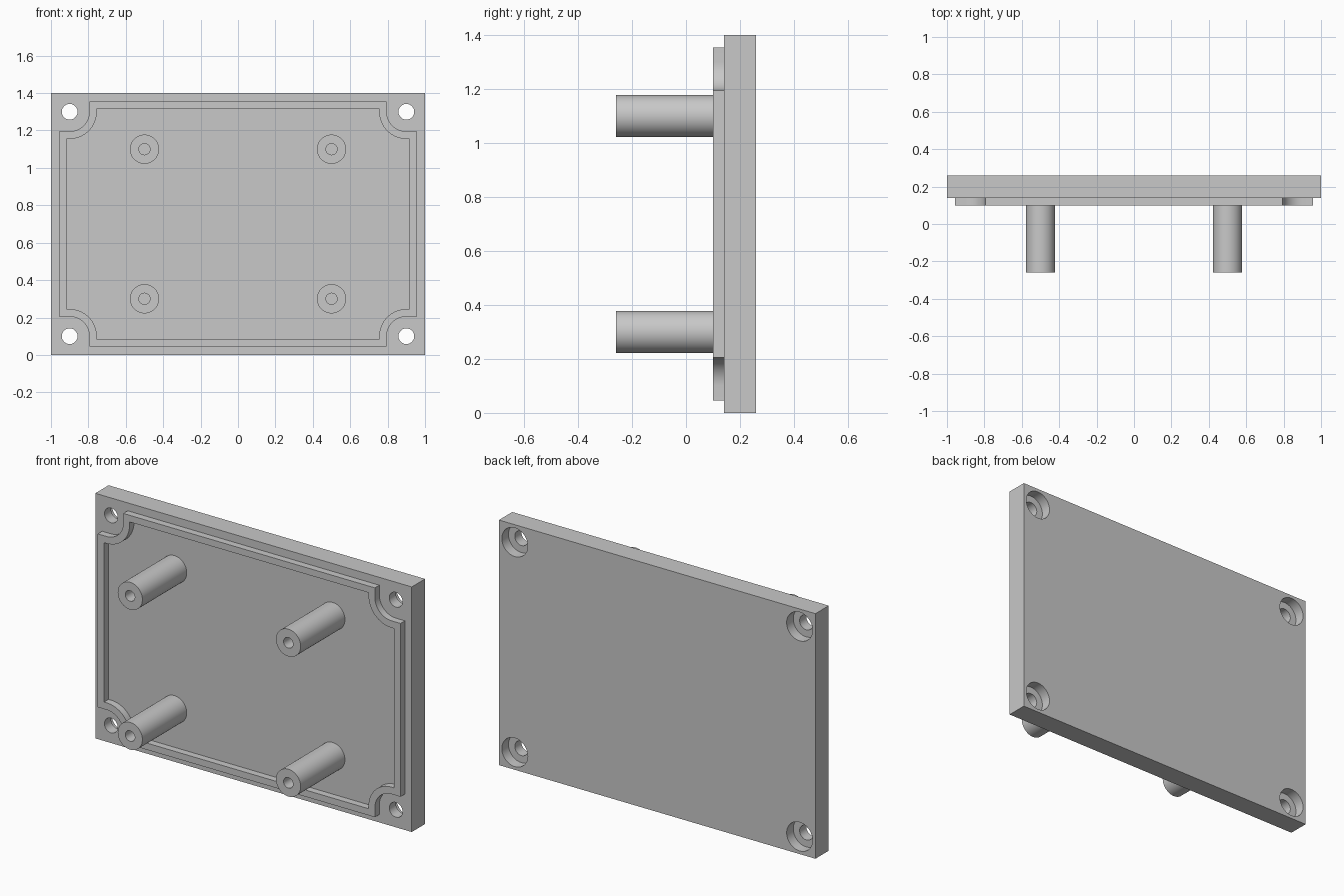
import bpy, bmesh, math
from mathutils import Matrix

cube = bpy.data.objects.get("Cube")
if cube:
    bpy.data.objects.remove(cube, do_unlink=True)

grey = bpy.data.materials.new("plain grey")
grey.use_nodes = True
grey.diffuse_color = (0.58, 0.58, 0.58, 1)
grey.node_tree.nodes["Principled BSDF"].inputs["Base Color"].default_value = grey.diffuse_color

BACK, FACE, LIP, TIP = 0.26, 0.14, 0.10, -0.26
MID_Z = 0.7
CORNERS = ((1, 1), (-1, 1), (-1, -1), (1, -1))


def finish(name, bm, smooth=False):
    bmesh.ops.recalc_face_normals(bm, faces=bm.faces)
    mesh = bpy.data.meshes.new(name)
    bm.to_mesh(mesh)
    bm.free()
    mesh.materials.append(grey)
    obj = bpy.data.objects.new(name, mesh)
    bpy.context.collection.objects.link(obj)
    bpy.ops.object.select_all(action='DESELECT')
    obj.select_set(True)
    bpy.context.view_layer.objects.active = obj
    if smooth:
        bpy.ops.object.shade_smooth_by_angle(angle=math.radians(30))
    return obj


def lathe(name, profile, x, z, smooth=True, steps=48):
    """Spin a profile of (radius, y) points about a y-axis line through x, z."""
    bm = bmesh.new()
    verts = [bm.verts.new((x + r, y, z)) for r, y in profile]
    edges = [bm.edges.new(pair) for pair in zip(verts, verts[1:])]
    bmesh.ops.spin(bm, geom=verts + edges, cent=(x, 0, z), axis=(0, 1, 0),
                   angle=math.tau, steps=steps)
    bmesh.ops.remove_doubles(bm, verts=bm.verts, dist=0.0005)
    return finish(name, bm, smooth)


def notched_outline(half_x, half_z, radius, steps=16):
    """Rectangle whose corners curve inward around the screw holes."""
    points = []
    for k, (sx, sz) in enumerate(CORNERS):
        cx, cz = sx * 0.9, sz * 0.6
        arc = []
        for i in range(steps + 1):
            a = math.radians(270 + 90 * k - 90 * i / steps)
            arc.append((cx + radius * math.cos(a), cz + radius * math.sin(a)))
        first, last = arc[0], arc[-1]
        if k % 2 == 0:
            ends = (sx * half_x, first[1]), (last[0], sz * half_z)
        else:
            ends = (first[0], sz * half_z), (sx * half_x, last[1])
        points += [ends[0], *arc, ends[1]]
    return points


# Cover plate
bm = bmesh.new()
bmesh.ops.create_cube(bm, size=1, matrix=Matrix.Translation((0, (BACK + FACE) / 2, MID_Z))
                      @ Matrix.Diagonal((2, BACK - FACE, 1.4, 1)))
plate = finish("cover_plate", bm)

# Counterbored screw holes
for sx, sz in CORNERS:
    cutter = lathe("screw_hole_cutter",
                   [(0, FACE - 0.05), (0.042, FACE - 0.05), (0.042, 0.20),
                    (0.082, 0.20), (0.082, BACK + 0.05), (0, BACK + 0.05)],
                   sx * 0.9, MID_Z + sz * 0.6, smooth=False)
    cutter.hide_render = True
    bpy.context.view_layer.objects.active = plate
    cut = plate.modifiers.new("screw hole", 'BOOLEAN')
    cut.operation, cut.solver, cut.object = 'DIFFERENCE', 'EXACT', cutter
    bpy.ops.object.modifier_apply(modifier=cut.name)
    bpy.data.objects.remove(cutter, do_unlink=True)
plate.select_set(True)
bpy.context.view_layer.objects.active = plate
bpy.ops.object.shade_smooth_by_angle(angle=math.radians(30))

# Sealing lip, slightly sunk into the plate
bm = bmesh.new()
outer = notched_outline(0.957, 0.655, 0.105)
inner = notched_outline(0.917, 0.617, 0.145)
loops = [[bm.verts.new((x, y, MID_Z + z)) for x, z in outline]
         for outline, y in ((outer, LIP), (inner, LIP), (inner, FACE + 0.005), (outer, FACE + 0.005))]
for a, b in zip(loops, loops[1:] + loops[:1]):
    for i in range(len(a)):
        j = (i + 1) % len(a)
        bm.faces.new((a[i], a[j], b[j], b[i]))
finish("sealing_lip", bm, smooth=True)

# Hollow mounting posts
for sx, sz in CORNERS:
    name = ("upper" if sz > 0 else "lower") + ("_left" if sx > 0 else "_right") + "_post"
    lathe(name, [(0, LIP), (0.03, LIP), (0.03, TIP), (0.078, TIP),
                 (0.078, FACE + 0.005), (0, FACE + 0.005)], sx * 0.5, MID_Z + sz * 0.4)
